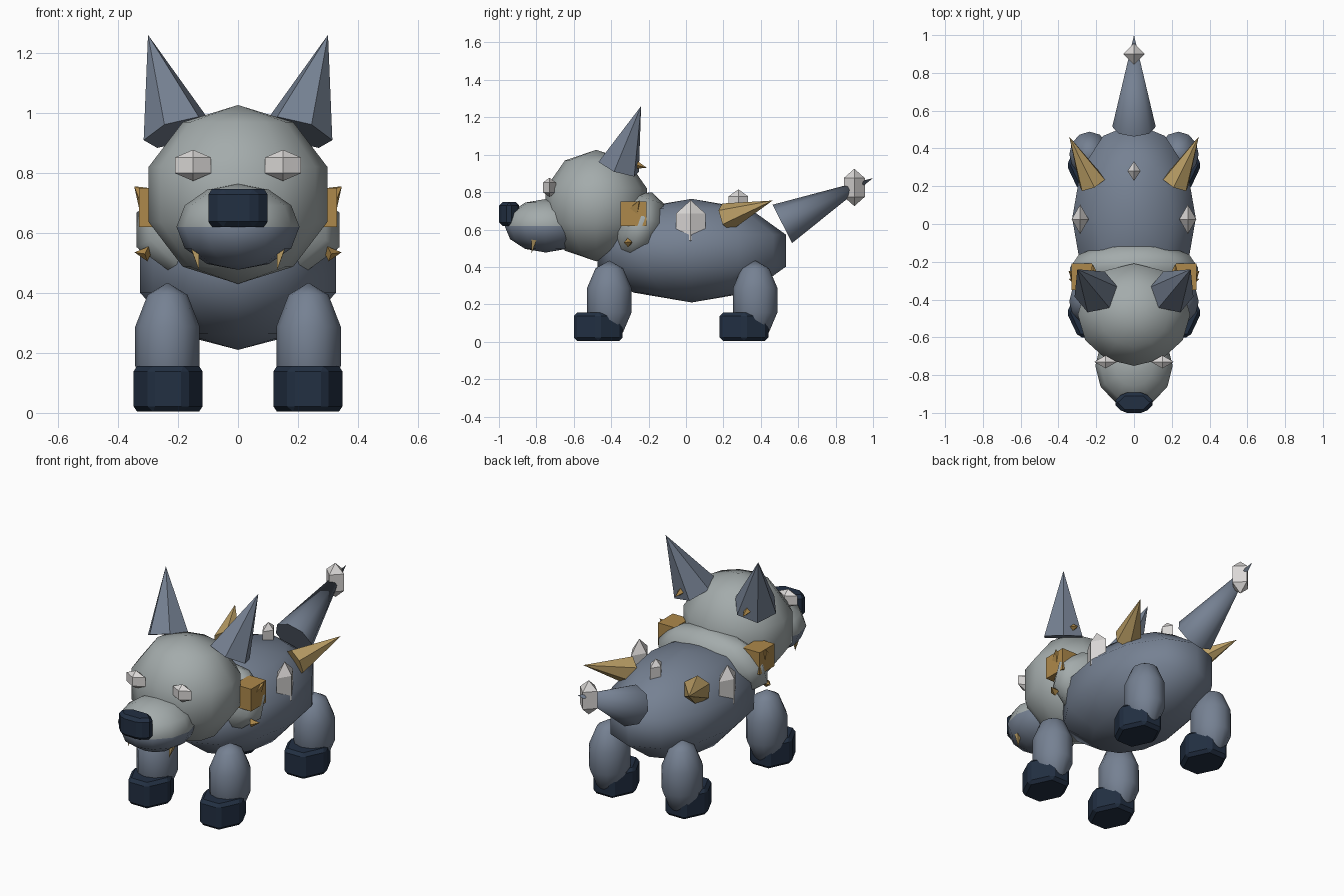
import bpy, math
from mathutils import Vector

cube = bpy.data.objects.get("Cube")
if cube:
    bpy.data.objects.remove(cube, do_unlink=True)


def material(name, rgb):
    m = bpy.data.materials.new(name)
    m.use_nodes = True
    m.diffuse_color = (*rgb, 1)
    m.node_tree.nodes["Principled BSDF"].inputs["Base Color"].default_value = (*rgb, 1)
    return m


SLATE = material("slate_fur", (0.18, 0.22, 0.29))
GREY = material("pale_grey_fur", (0.37, 0.41, 0.41))
NAVY = material("dark_navy", (0.016, 0.029, 0.055))
SILVER = material("silver", (0.70, 0.68, 0.67))
TAN = material("tan_horn", (0.49, 0.34, 0.13))
AMBER = material("amber", (0.42, 0.25, 0.07))


def finish(name, mat, scale=None, smooth=True):
    ob = bpy.context.object
    ob.name = name
    ob.data.materials.append(mat)
    if scale:
        ob.scale = scale
    bpy.ops.object.transform_apply(location=False, rotation=False, scale=True)
    if smooth:
        bpy.ops.object.shade_smooth_by_angle(angle=math.radians(58))
    return ob


def ball(name, mat, loc, radii, tilt=0, rings=5):
    bpy.ops.mesh.primitive_uv_sphere_add(segments=12, ring_count=rings, location=loc,
                                         rotation=(math.radians(tilt), 0, 0))
    return finish(name, mat, radii)


def cone(name, mat, base, tip, radius, sides=6):
    base, tip = Vector(base), Vector(tip)
    axis = tip - base
    bpy.ops.mesh.primitive_cone_add(vertices=sides, radius1=radius, depth=axis.length,
                                    location=(base + tip) / 2,
                                    rotation=axis.to_track_quat("Z", "Y").to_euler())
    return finish(name, mat, smooth=sides > 6)


def stud(name, loc, radii):
    # Four-sided double pyramid
    bpy.ops.mesh.primitive_uv_sphere_add(segments=4, ring_count=2, location=loc)
    return finish(name, SILVER, radii, smooth=False)


def hex_block(name, loc, radii):
    # Chamfered six-sided block
    bpy.ops.mesh.primitive_cylinder_add(vertices=6, radius=1, depth=2, location=loc,
                                        rotation=(0, 0, math.radians(30)))
    bpy.ops.object.transform_apply(location=False, rotation=True, scale=False)
    ob = finish(name, NAVY, radii, smooth=False)
    bevel = ob.modifiers.new("chamfer", "BEVEL")
    bevel.width, bevel.segments = 0.018, 1
    return ob


# Torso, neck ruff and head
ball("torso", SLATE, (0, 0.03, 0.487), (0.344, 0.53, 0.277))
ball("neck_ruff", GREY, (0, -0.25, 0.61), (0.355, 0.15, 0.2), tilt=-20)
ball("head", GREY, (0, -0.48, 0.728), (0.313, 0.285, 0.298))

# Muzzle with a slate lower jaw
muzzle = ball("muzzle", GREY, (0, -0.75, 0.62), (0.205, 0.22, 0.143), rings=6)
muzzle.data.materials.append(SLATE)
for face in muzzle.data.polygons:
    face.material_index = int(face.center.z < 0)
hex_block("nose", (0, -0.946, 0.683), (0.112, 0.062, 0.063))

# Tail and centre studs
cone("tail", SLATE, (0, 0.515, 0.63), (0, 1.0, 0.875), 0.115, 8)
stud("tail_stud", (0, 0.9, 0.825), (0.065, 0.065, 0.1))
stud("back_stud", (0, 0.28, 0.74), (0.04, 0.06, 0.075))

# Mirrored parts
for side, s in (("left", 1), ("right", -1)):
    for end, y in (("front", -0.41), ("rear", 0.37)):
        ball(f"{side}_{end}_leg", SLATE, (0.235 * s, y, 0.222), (0.113, 0.125, 0.212))
        hex_block(f"{side}_{end}_paw", (0.233 * s, y - 0.06, 0.08), (0.123, 0.15, 0.076))

    cone(f"{side}_ear", SLATE, (0.2 * s, -0.36, 0.935), (0.3 * s, -0.24, 1.26), 0.12)
    cone(f"{side}_ear_spike", AMBER, (0.21 * s, -0.3, 0.955), (0.22 * s, -0.21, 0.93), 0.035, 4)
    stud(f"{side}_eye", (0.15 * s, -0.73, 0.825), (0.07, 0.04, 0.052))
    cone(f"{side}_fang", TAN, (0.145 * s, -0.81, 0.56), (0.13 * s, -0.825, 0.475), 0.022, 4)

    # Flank stud and backward horn
    stud(f"{side}_flank_stud", (0.285 * s, 0.025, 0.615), (0.052, 0.09, 0.142))
    cone(f"{side}_back_horn", TAN, (0.22 * s, 0.215, 0.665), (0.343 * s, 0.463, 0.755), 0.078)

    # Ruff block, its outward point and the small spike below
    bpy.ops.mesh.primitive_cube_add(size=1, location=(0.275 * s, -0.28, 0.685))
    finish(f"{side}_ruff_block", AMBER, (0.11, 0.14, 0.13), smooth=False)
    cone(f"{side}_ruff_point", AMBER, (0.3 * s, -0.28, 0.7), (0.346 * s, -0.25, 0.755), 0.045, 4)
    cone(f"{side}_ruff_spike", AMBER, (0.3 * s, -0.31, 0.53), (0.345 * s, -0.29, 0.535), 0.025, 4)
